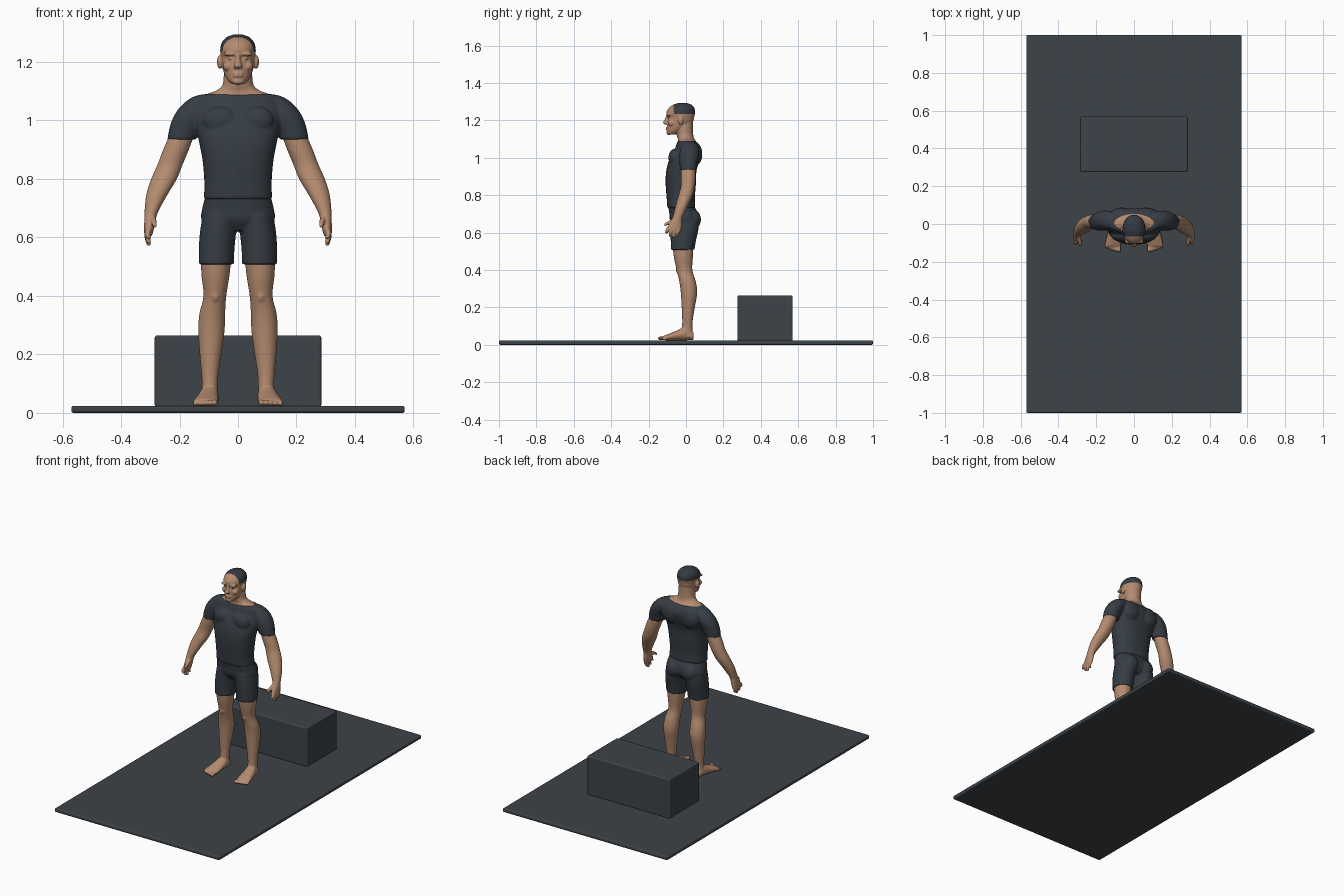
import bpy
import bmesh
from math import cos, sin, pi, copysign
from mathutils import Matrix, Vector

default_cube = bpy.data.objects.get("Cube")
if default_cube:
    bpy.data.objects.remove(default_cube, do_unlink=True)


def material(name, red, green, blue):
    mat = bpy.data.materials.new(name)
    mat.use_nodes = True
    colour = (red, green, blue, 1)
    mat.diffuse_color = colour
    mat.node_tree.nodes["Principled BSDF"].inputs["Base Color"].default_value = colour
    return mat


SKIN = material("skin", .46, .26, .16)
CLOTH = material("dark cloth", .036, .046, .057)
HAIR = material("dark hair", .034, .043, .053)
PLATFORM = material("slate grey", .047, .056, .066)

BOTH = (1, -1)
MIDDLE = (1,)


def smooth_rings(rings, steps=4):
    """Catmull-Rom interpolation between cross-sections."""
    rows = [Vector(ring) for ring in rings]
    result = []
    for i in range(len(rows) - 1):
        before, start = rows[max(i - 1, 0)], rows[i]
        end, after = rows[i + 1], rows[min(i + 2, len(rows) - 1)]
        for step in range(steps):
            t = step / steps
            bend = (end - before) * t
            curve = (before * 2 - start * 5 + end * 4 - after) * t ** 2
            cubic = (start * 3 - before - end * 3 + after) * t ** 3
            result.append(start + (bend + curve + cubic) / 2)
    result.append(rows[-1])
    return result


def loft(bm, rings, sides=BOTH, axis="z", power=1.0, segments=32):
    """Closed tube; each ring is (height, x, other, x radius, other radius)."""
    for side in sides:
        loops = []
        for along, x, other, rx, ro in smooth_rings(rings):
            loop = []
            for k in range(segments):
                c, s = cos(2 * pi * k / segments), sin(2 * pi * k / segments)
                px = side * (x + rx * copysign(abs(c) ** power, c))
                po = other + ro * copysign(abs(s) ** power, s)
                point = (px, po, along) if axis == "z" else (px, along, po)
                loop.append(bm.verts.new(point))
            loops.append(loop)
        for low, high in zip(loops, loops[1:]):
            for k in range(segments):
                n = (k + 1) % segments
                bm.faces.new((low[k], low[n], high[n], high[k]))
        bm.faces.new(loops[0])
        bm.faces.new(loops[-1])


def ball(bm, centre, radii, sides=BOTH):
    for side in sides:
        place = Matrix.Translation((side * centre[0], centre[1], centre[2]))
        bmesh.ops.create_uvsphere(bm, u_segments=24, v_segments=16, radius=1,
                                  matrix=place @ Matrix.Diagonal((*radii, 1)))


def fuse(name, bm, mat, voxel, relax):
    """Merge overlapping volumes into one smooth skin."""
    bmesh.ops.recalc_face_normals(bm, faces=bm.faces)
    rough = bpy.data.meshes.new(name)
    bm.to_mesh(rough)
    bm.free()
    obj = bpy.data.objects.new(name, rough)
    bpy.context.collection.objects.link(obj)
    remesh = obj.modifiers.new("Fuse", "REMESH")
    remesh.mode = "VOXEL"
    remesh.voxel_size = voxel
    soften = obj.modifiers.new("Soften", "SMOOTH")
    soften.factor = .5
    soften.iterations = relax
    graph = bpy.context.evaluated_depsgraph_get()
    mesh = bpy.data.meshes.new_from_object(obj.evaluated_get(graph))
    obj.modifiers.clear()
    obj.data = mesh
    bpy.data.meshes.remove(rough)
    mesh.name = name
    mesh.materials.clear()
    mesh.materials.append(mat)
    for face in mesh.polygons:
        face.use_smooth = True
        face.material_index = 0
    return obj


def block(name, low, high, bevel):
    bm = bmesh.new()
    low, high = Vector(low), Vector(high)
    place = Matrix.Translation((low + high) / 2) @ Matrix.Diagonal((*(high - low), 1))
    bmesh.ops.create_cube(bm, size=1, matrix=place)
    bmesh.ops.bevel(bm, geom=bm.edges[:], offset=bevel, segments=3,
                    profile=.5, affect="EDGES")
    mesh = bpy.data.meshes.new(name)
    bm.to_mesh(mesh)
    bm.free()
    mesh.materials.append(PLATFORM)
    obj = bpy.data.objects.new(name, mesh)
    bpy.context.collection.objects.link(obj)


# Floor mat and the block behind the figure
block("floor_mat", (-.57, -1, 0), (.57, 1, .024), .008)
block("rear_block", (-.285, .275, .02), (.285, .57, .265), .008)

# Shirt: torso, sleeves, chest and shoulder blades
bm = bmesh.new()
loft(bm, [(.732, 0, -.025, .118, .075), (.78, 0, -.028, .115, .075),
          (.86, 0, -.028, .121, .081), (.93, 0, -.025, .134, .081),
          (.99, 0, -.008, .146, .082), (1.04, 0, .01, .15, .073),
          (1.075, 0, .008, .14, .058), (1.09, 0, .002, .118, .047)],
     MIDDLE, power=.85)
loft(bm, [(.935, .193, .012, .049, .044), (.98, .18, .014, .053, .049),
          (1.02, .16, .018, .057, .053), (1.055, .135, .02, .055, .047),
          (1.08, .115, .015, .04, .035), (1.09, .1, .01, .02, .02)])
ball(bm, (.062, -.06, 1), (.06, .034, .048))
ball(bm, (.065, .055, 1.02), (.06, .032, .06))
fuse("shirt", bm, CLOTH, .006, 4)

# Shorts: pelvis, thighs and seat
bm = bmesh.new()
loft(bm, [(.74, 0, -.025, .112, .07), (.7, 0, -.012, .122, .077),
          (.66, 0, -.008, .125, .076), (.622, 0, -.008, .09, .05)],
     MIDDLE, power=.9)
loft(bm, [(.508, .074, -.018, .06, .063), (.56, .073, -.014, .061, .068),
          (.62, .068, -.008, .062, .075), (.68, .06, -.006, .06, .076)])
ball(bm, (.055, .033, .67), (.052, .047, .055))
fuse("shorts", bm, CLOTH, .005, 4)

# Legs with feet and toes
bm = bmesh.new()
loft(bm, [(.53, .075, -.016, .052, .056), (.47, .077, -.014, .048, .051),
          (.4, .079, -.008, .039, .042), (.34, .088, .008, .044, .044),
          (.28, .091, .016, .045, .044), (.2, .094, .012, .037, .035),
          (.13, .096, .008, .029, .028), (.09, .096, .006, .027, .028),
          (.04, .098, .006, .03, .033)])
loft(bm, [(.04, .097, .046, .022, .021), (0, .098, .06, .031, .036),
          (-.05, .104, .05, .037, .026), (-.1, .11, .04, .043, .016),
          (-.12, .112, .036, .04, .011)], axis="y")
ball(bm, (.079, -.024, .4), (.022, .03, .03))
for toe in range(5):
    size = .011 - toe * .0008
    ball(bm, (.08 + toe * .0165, -.134 + toe * .005, .024 + size),
         (size, .017, size))
fuse("legs", bm, SKIN, .004, 4)

# Arms with palms, fingers and thumbs
bm = bmesh.new()
loft(bm, [(.96, .188, .012, .042, .038), (.9, .212, .012, .044, .039),
          (.85, .232, .01, .043, .037), (.8, .253, -.002, .044, .038),
          (.75, .276, -.02, .037, .034), (.7, .293, -.038, .026, .028),
          (.675, .299, -.047, .021, .027), (.64, .303, -.058, .018, .036),
          (.615, .306, -.063, .015, .037), (.605, .306, -.064, .011, .033)])
for base_y, tip_y, tip_z in ((-.092, -.106, .596), (-.074, -.086, .58),
                             (-.055, -.066, .572), (-.037, -.047, .584)):
    middle = (base_y + tip_y) / 2
    loft(bm, [(.63, .304, base_y, .01, .01),
              ((.63 + tip_z) / 2, .31, middle, .01, .01),
              (tip_z, .304, tip_y, .007, .007)], segments=12)
loft(bm, [(-.06, .294, .665, .013, .015), (-.09, .288, .654, .01, .011),
          (-.116, .284, .64, .007, .007)], axis="y", segments=12)
fuse("arms", bm, SKIN, .0035, 3)

# Neck, skull and face
bm = bmesh.new()
loft(bm, [(1.06, 0, .005, .112, .05), (1.087, 0, .005, .11, .049),
          (1.102, 0, 0, .075, .044), (1.12, 0, -.005, .054, .044),
          (1.15, 0, -.008, .049, .045), (1.19, 0, -.005, .045, .042)], MIDDLE)
loft(bm, [(1.125, 0, -.075, .022, .022), (1.14, 0, -.062, .037, .04),
          (1.165, 0, -.045, .049, .057), (1.195, 0, -.032, .056, .07),
          (1.215, 0, -.027, .058, .07), (1.24, 0, -.028, .061, .077),
          (1.265, 0, -.024, .056, .069), (1.284, 0, -.02, .04, .048),
          (1.294, 0, -.018, .016, .019)], MIDDLE)
loft(bm, [(1.178, 0, -.102, .013, .01), (1.187, 0, -.109, .015, .014),
          (1.207, 0, -.102, .009, .011), (1.228, 0, -.097, .008, .009)],
     MIDDLE, segments=16)
ball(bm, (.025, -.092, 1.228), (.025, .013, .008))
ball(bm, (.024, -.09, 1.212), (.011, .007, .005))
ball(bm, (.034, -.076, 1.186), (.018, .02, .018))
ball(bm, (.062, -.028, 1.2), (.01, .015, .023))
for lip_height in (1.161, 1.152):
    ball(bm, (0, -.099, lip_height), (.019, .009, .0045), MIDDLE)
ball(bm, (0, -.09, 1.134), (.02, .015, .012), MIDDLE)
head = fuse("head", bm, SKIN, .003, 3)

# Cropped hair on the crown, sides and back of the head
head.data.materials.append(HAIR)
for face in head.data.polygons:
    if face.center.z > 1.236 and face.center.y > -.066:
        face.material_index = 1
